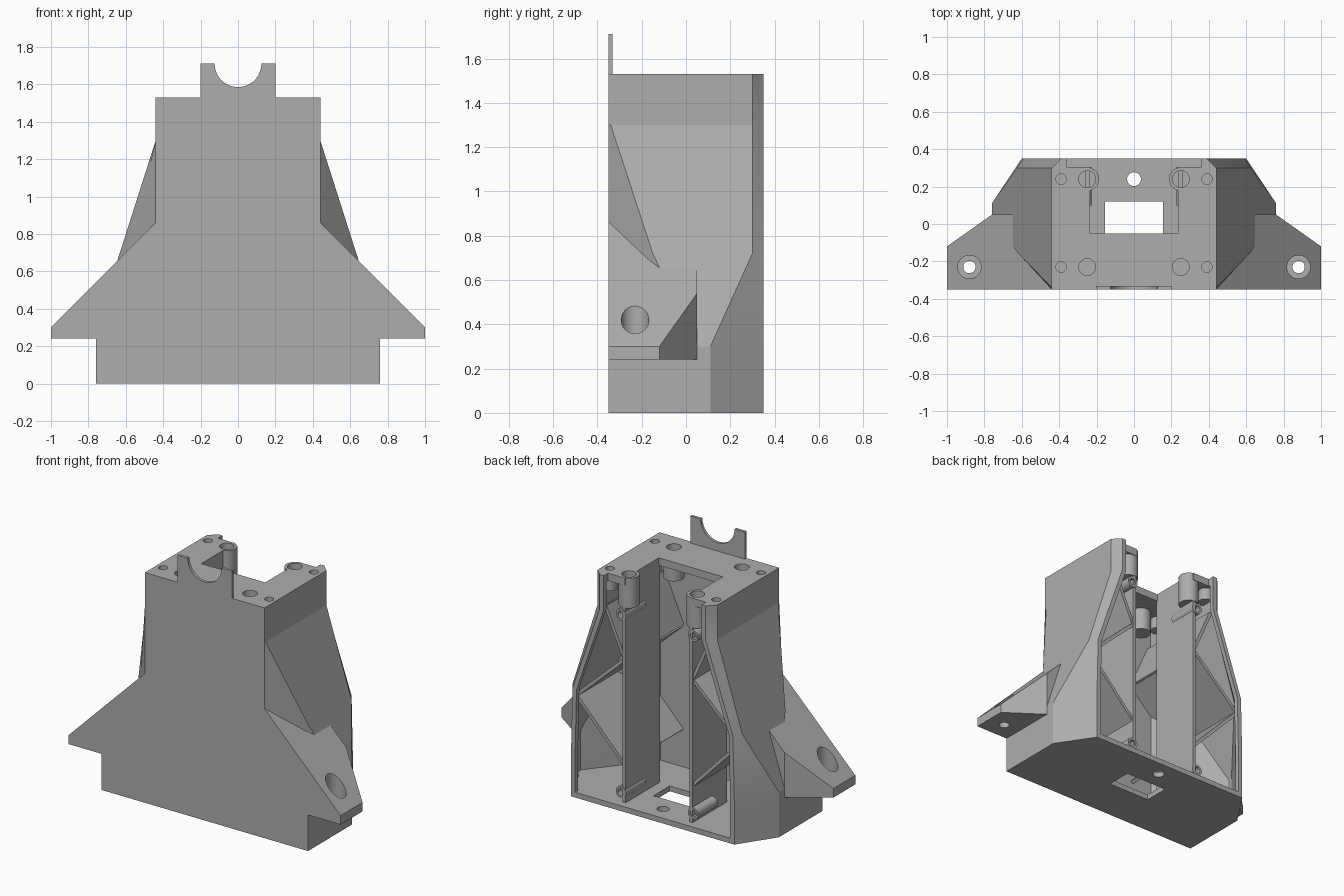
import bpy, bmesh, math
from mathutils import Matrix, Vector

if "Cube" in bpy.data.objects:
    bpy.data.objects.remove(bpy.data.objects["Cube"])

grey = bpy.data.materials.new("plain_grey")
grey.use_nodes = True
COLOUR = (0.42, 0.42, 0.42, 1)
grey.diffuse_color = COLOUR
grey.node_tree.nodes["Principled BSDF"].inputs["Base Color"].default_value = COLOUR


def finish(name, bm):
    bmesh.ops.recalc_face_normals(bm, faces=bm.faces)
    mesh = bpy.data.meshes.new(name)
    bm.to_mesh(mesh)
    bm.free()
    mesh.materials.append(grey)
    ob = bpy.data.objects.new(name, mesh)
    bpy.context.collection.objects.link(ob)
    return ob


def loft(name, rings):
    """Skin a stack of equal-length rings and cap both ends."""
    bm = bmesh.new()
    loops = [[bm.verts.new(p) for p in ring] for ring in rings]
    n = len(loops[0])
    for a, b in zip(loops, loops[1:]):
        for i in range(n):
            j = (i + 1) % n
            bm.faces.new((a[i], a[j], b[j], b[i]))
    bm.faces.new(loops[0])
    bm.faces.new(loops[-1])
    return finish(name, bm)


def box(name, x0, x1, y0, y1, z0, z1):
    ring = [(x0, y0), (x1, y0), (x1, y1), (x0, y1)]
    return loft(name, [[(x, y, z) for x, y in ring] for z in (z0, z1)])


def cylinder(name, x, y, z0, z1, r, axis="Z", sides=32):
    """Cylinder spanning z0..z1 along its axis; y is the other fixed coordinate."""
    bm = bmesh.new()
    bmesh.ops.create_cone(bm, cap_ends=True, segments=sides, radius1=r, radius2=r, depth=z1 - z0)
    mid = (z0 + z1) / 2
    if axis == "Z":
        m = Matrix.Translation((x, y, mid))
    else:
        m = Matrix.Translation((x, mid, y)) @ Matrix.Rotation(math.pi / 2, 4, "X")
    bmesh.ops.transform(bm, matrix=m, verts=bm.verts)
    return finish(name, bm)


def combine(target, other, operation):
    mod = target.modifiers.new("combine", "BOOLEAN")
    mod.operation, mod.solver, mod.object = operation, "EXACT", other
    bpy.context.view_layer.update()
    graph = bpy.context.evaluated_depsgraph_get()
    mesh = bpy.data.meshes.new_from_object(target.evaluated_get(graph))
    target.modifiers.clear()
    target.data = mesh
    bpy.data.objects.remove(other)


def cut(target, other):
    combine(target, other, "DIFFERENCE")


def join(target, other):
    combine(target, other, "UNION")


def mirrored(half, z):
    """Half outline from front to back, closed across x = 0."""
    return [(x, y, z) for x, y in half] + [(-x, y, z) for x, y in reversed(half)]


# Tower sections: height, side x, front-chamfer y, rear-chamfer y, back-edge x
FRONT, BACK = -0.35, 0.35
SECTIONS = [(0.3, 0.76, 0.05, 0.11, 0.6), (0.72, 0.625, -0.15, 0.3, 0.59),
            (1.3, 0.44, -0.34, 0.3, 0.39), (1.53, 0.44, -0.34, 0.3, 0.39)]


def outer(s, z):
    return mirrored([(0.44, FRONT), (s[1], s[2]), (s[1], s[3]), (s[4], BACK)], z)


def inner(s, z):
    return mirrored([(0.41, FRONT + 0.03), (s[1] - 0.035, s[2] + 0.02),
                     (s[1] - 0.035, s[3] - 0.015), (s[4] - 0.03, 0.32), (s[4] - 0.03, 0.42)], z)


# Base and tapered tower
base_half = [(0.76, FRONT), (0.76, 0.11), (0.6, BACK)]
shell = loft("tower_shell", [mirrored(base_half, 0), mirrored(base_half, 0.24)])
join(shell, loft("tower", [outer(SECTIONS[0], 0.1)] + [outer(s, s[0]) for s in SECTIONS]))

# Sloped mounting wings
for side in (1, -1):
    foot = [(0.44, FRONT), (1, FRONT), (1, -0.12), (0.76, 0.05), (0.44, 0.05)]
    join(shell, loft("wing", [[(side * x, y, 0.24) for x, y in foot],
                              [(side * x, y, 1.3 - x) for x, y in foot]]))

# Hollow interior, open at the back
cut(shell, loft("cavity", [inner(SECTIONS[0], 0.035)] + [inner(s, s[0]) for s in SECTIONS[:3]]
                + [inner(SECTIONS[3], 1.48)]))

# Top notch and recessed rear edge
cut(shell, box("notch", -0.235, 0.235, -0.05, 0.5, 1.4, 1.6))
cut(shell, box("rear_recess", -0.36, 0.36, 0.305, 0.5, 1.4, 1.6))

# Screw bosses under the top plate, then their holes
spots = [(side * x, y, r, low) for side in (1, -1) for y in (0.24, -0.23)
         for x, r, low in ((0.25, 0.045, 1.33), (0.39, 0.028, 1.4))]
for x, y, r, low in spots:
    join(shell, cylinder("boss", x, y, low, 1.53, r + 0.018))
for x, y, r, low in spots:
    cut(shell, cylinder("boss_hole", x, y, low + 0.04, 1.6, r))

# Wing screw holes with counterbores
for side in (1, -1):
    cut(shell, cylinder("counterbore", side * 0.88, -0.23, 0.3, 0.8, 0.0625))
    cut(shell, cylinder("wing_hole", side * 0.88, -0.23, 0.1, 0.5, 0.033))

# Floor openings
cut(shell, box("floor_window", -0.155, 0.155, -0.05, 0.12, -0.1, 0.2))
cut(shell, cylinder("floor_hole", 0, 0.24, -0.1, 0.2, 0.037))

# Front tab with a half-round cradle
tab = box("cradle_tab", -0.2, 0.2, FRONT, FRONT + 0.018, 1.5, 1.71)
cut(tab, cylinder("cradle", 0, 1.71, -0.5, -0.2, 0.125, axis="Y", sides=48))

parts = [shell, tab]

for side, label in ((1, "left"), (-1, "right")):
    # Channel wall
    x0, x1 = sorted((side * 0.235, side * 0.258))
    parts.append(box(label + "_channel_wall", x0, x1, -0.06, 0.3, 0.03, 1.49))

    # Zigzag ribs between the channel wall and the shell
    nodes = [Vector(p) for p in ((0.25, 0.28), (0.605, 0.65), (0.25, 0.98), (0.39, 1.3))]
    for i, (a, b) in enumerate(zip(nodes, nodes[1:])):
        d = (b - a).normalized() * 0.011
        n = Vector((-d.y, d.x))
        strip = [a + n, b + n, b - n, a - n]
        parts.append(loft(f"{label}_rib_{i + 1}",
                          [[(side * p.x, y, p.y) for p in strip] for y in (-0.33, 0.29)]))

    # Rear screw lugs
    for z, level in ((0.1, "lower"), (1.28, "upper")):
        lug = cylinder(f"{label}_{level}_lug", side * 0.265, z, 0.1, 0.305, 0.038, axis="Y")
        cut(lug, cylinder("lug_hole", side * 0.265, z, 0.2, 0.4, 0.023, axis="Y"))
        parts.append(lug)

# Smooth round walls, keep hard edges
for ob in parts:
    bpy.ops.object.select_all(action="DESELECT")
    ob.select_set(True)
    bpy.context.view_layer.objects.active = ob
    bpy.ops.object.shade_smooth_by_angle(angle=math.radians(15))
